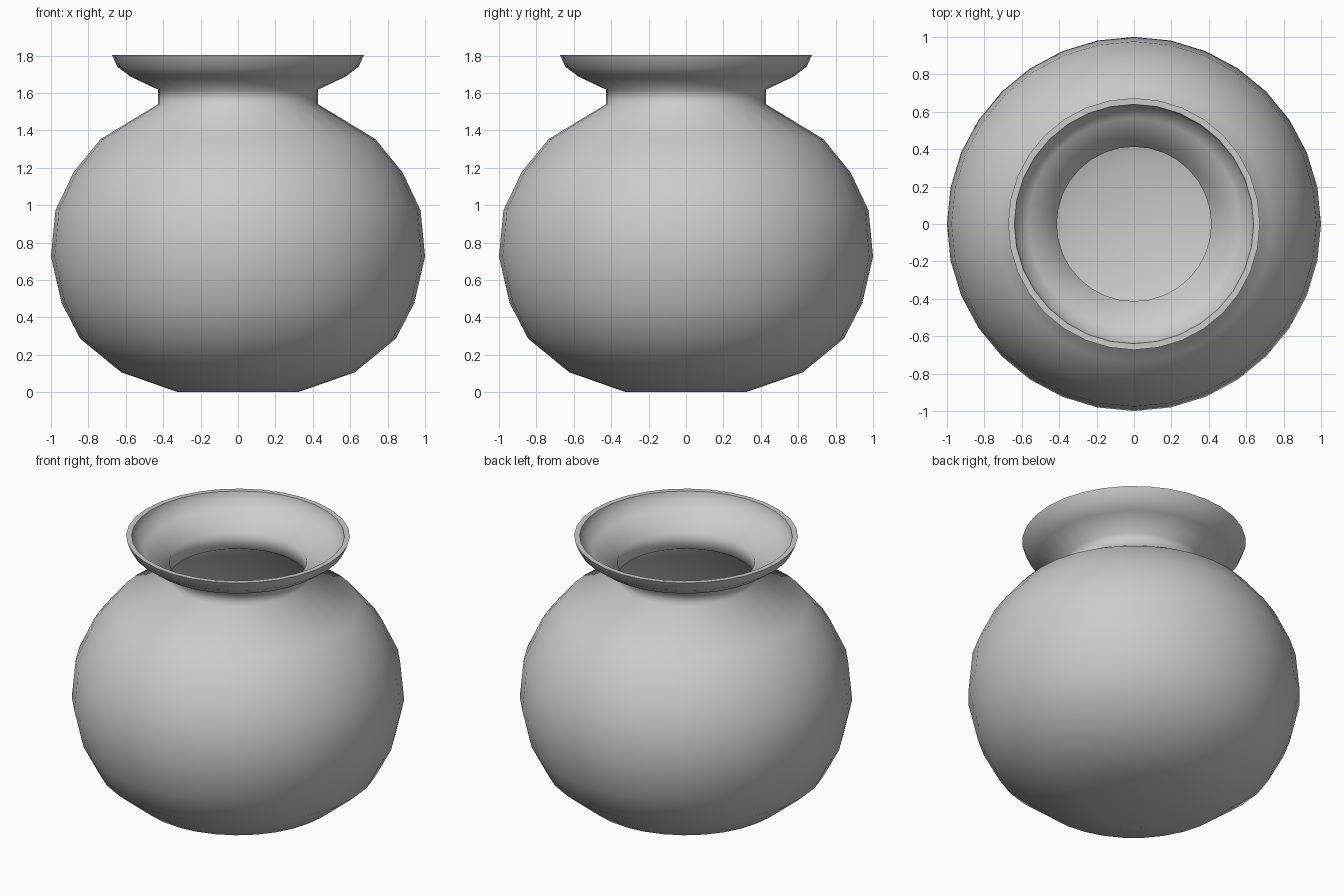
import bpy, bmesh
from math import pi
from mathutils import Vector

if "Cube" in bpy.data.objects:
    bpy.data.objects.remove(bpy.data.objects["Cube"])

SEGMENTS = 32
WALL = 0.02

# Outer profile (radius, height) from base centre to lip
outer = [(0, 0), (0.32, 0), (0.625, 0.107), (0.844, 0.287), (0.943, 0.478),
         (1.0, 0.725), (0.976, 0.972), (0.88, 1.175), (0.735, 1.353),
         (0.427, 1.54), (0.427, 1.618), (0.576, 1.688), (0.645, 1.74), (0.673, 1.803)]


def inset(profile, i):
    """Offset a profile point towards the inside of the pot."""
    p = Vector(profile[i])
    a = Vector(profile[max(i - 1, 0)])
    b = Vector(profile[min(i + 1, len(profile) - 1)])
    d = (b - a).normalized()
    q = p + WALL * Vector((-d.y, d.x))
    return (q.x, q.y)


# Inner wall follows the outer one; the lip is level
inner = [inset(outer, i) for i in range(1, len(outer) - 1)]
profile = outer + [(0.64, 1.803)] + inner[::-1] + [(0, WALL)]

# Revolve the profile
bm = bmesh.new()
verts = [bm.verts.new((r, 0, z)) for r, z in profile]
edges = [bm.edges.new(pair) for pair in zip(verts, verts[1:])]
bmesh.ops.spin(bm, geom=verts + edges, cent=(0, 0, 0), axis=(0, 0, 1),
               angle=2 * pi, steps=SEGMENTS, use_duplicate=False)
bmesh.ops.remove_doubles(bm, verts=bm.verts[:], dist=0.0005)
bmesh.ops.recalc_face_normals(bm, faces=bm.faces[:])

# Smooth body with crisp lip edges
for f in bm.faces:
    f.smooth = True
for e in bm.edges:
    if all(v.co.z > 1.80 for v in e.verts):
        radii = [v.co.xy.length for v in e.verts]
        e.smooth = abs(radii[0] - radii[1]) > 0.01

mesh = bpy.data.meshes.new("round_pot")
bm.to_mesh(mesh)
bm.free()
pot = bpy.data.objects.new("round_pot", mesh)
bpy.context.collection.objects.link(pot)
